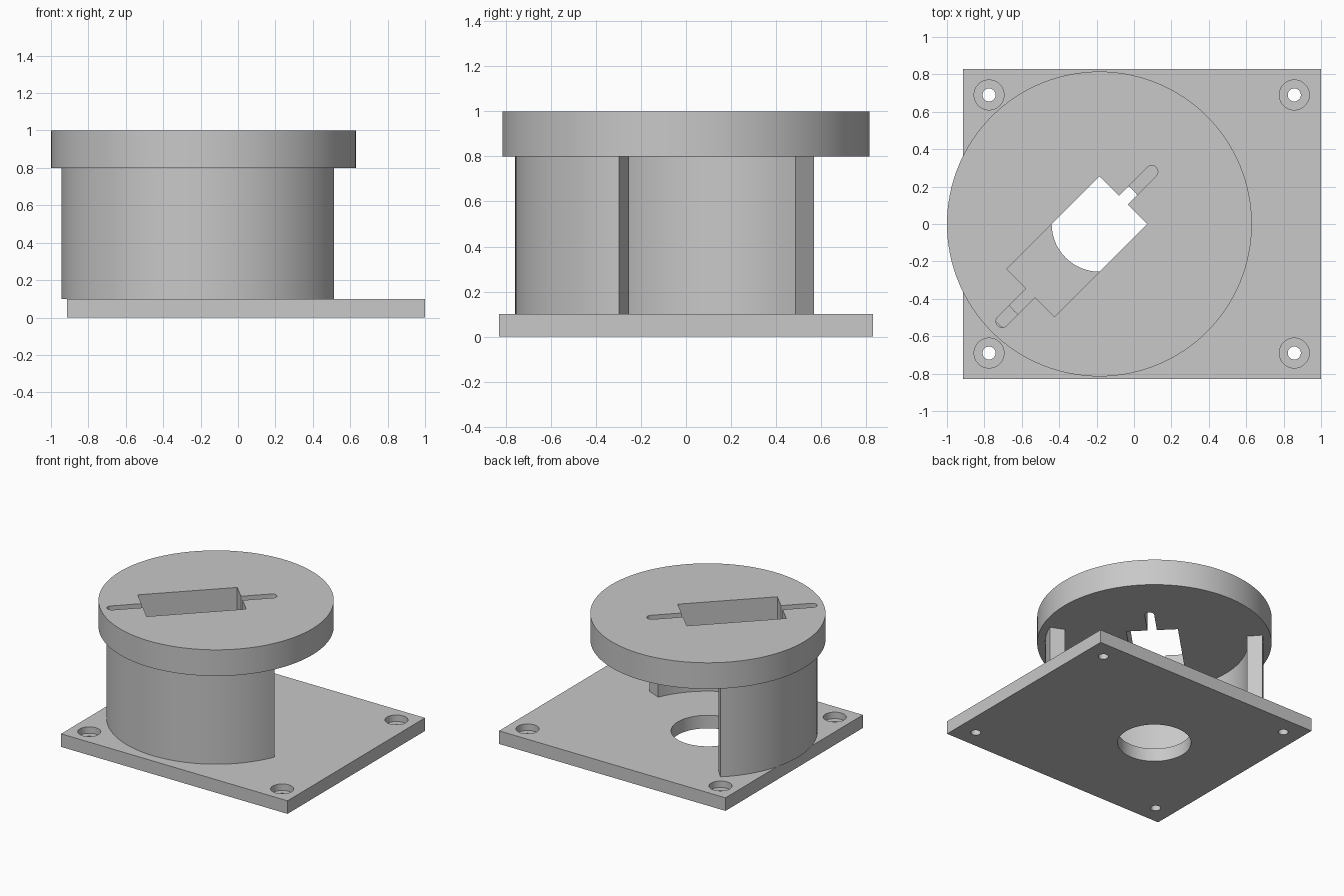
import bpy
from math import sin, cos, pi, radians

cube = bpy.data.objects.get("Cube")
if cube:
    bpy.data.objects.remove(cube, do_unlink=True)

grey = bpy.data.materials.new("plain grey")
grey.use_nodes = True
colour = (0.58, 0.58, 0.58, 1)
grey.diffuse_color = colour
grey.node_tree.nodes["Principled BSDF"].inputs["Base Color"].default_value = colour

AXIS = (-0.185, 0)  # centre of the drum


def arc(radius, start, end, steps, centre=(0, 0)):
    """Points along an arc, angles in degrees, both ends included."""
    angles = [radians(start + (end - start) * i / steps) for i in range(steps + 1)]
    return [(centre[0] + radius * cos(a), centre[1] + radius * sin(a)) for a in angles]


def circle(radius, centre, steps=96):
    return arc(radius, 0, 360, steps, centre)[:-1]


def prism(name, outline, z0, z1):
    """Extrude a counter-clockwise outline from z0 to z1."""
    n = len(outline)
    verts = [(x, y, z) for z in (z0, z1) for x, y in outline]
    faces = [tuple(reversed(range(n))), tuple(range(n, 2 * n))]
    faces += [(i, (i + 1) % n, (i + 1) % n + n, i + n) for i in range(n)]
    mesh = bpy.data.meshes.new(name)
    mesh.from_pydata(verts, [], faces)
    mesh.materials.append(grey)
    obj = bpy.data.objects.new(name, mesh)
    bpy.context.collection.objects.link(obj)
    return obj


def activate(obj):
    bpy.ops.object.select_all(action='DESELECT')
    obj.select_set(True)
    bpy.context.view_layer.objects.active = obj


def cut(obj, cutter):
    """Subtract the cutter and discard it."""
    cutter.hide_render = True
    mod = obj.modifiers.new("cut", 'BOOLEAN')
    mod.operation = 'DIFFERENCE'
    mod.solver = 'EXACT'
    mod.object = cutter
    activate(obj)
    bpy.ops.object.modifier_apply(modifier=mod.name)
    bpy.data.objects.remove(cutter, do_unlink=True)


# Base plate with a round opening and four counterbored screw holes
plate = prism("base_plate", [(-0.915, -0.83), (1, -0.83), (1, 0.83), (-0.915, 0.83)], 0, 0.1)
cut(plate, prism("opening_cutter", circle(0.255, AXIS), -0.1, 0.2))
for x in (-0.775, 0.857):
    for y in (-0.69, 0.69):
        cut(plate, prism("screw_cutter", circle(0.035, (x, y), 32), -0.1, 0.2))
        cut(plate, prism("counterbore_cutter", circle(0.08, (x, y), 48), 0.05, 0.2))

# Curved wall, open at the back and right
START, END = 131.5, 337
wall = prism("curved_wall",
             arc(0.76, START, END, 72, AXIS) + arc(0.65, END, START, 72, AXIS), 0.1, 0.8)

# Top disc with a diagonal slot that has a narrow rounded tail at each end
disc = prism("top_disc", circle(0.815, AXIS, 128), 0.8, 1)
tail = 0.033
half = [(0.35, -0.18), (0.35, -tail)] + arc(tail, -90, 90, 16, (0.565, 0)) + [(0.35, tail), (0.35, 0.18)]
outline = half + [(-u, -v) for u, v in half]
c = cos(pi / 4)
slot = [(AXIS[0] + (u - 0.17 - v) * c, AXIS[1] + (u - 0.17 + v) * c) for u, v in outline]
cut(disc, prism("slot_cutter", slot, 0.7, 1.1))

# Smooth the round sides and keep the rims sharp
for obj in (plate, wall, disc):
    activate(obj)
    bpy.ops.object.shade_smooth_by_angle(angle=radians(30))
